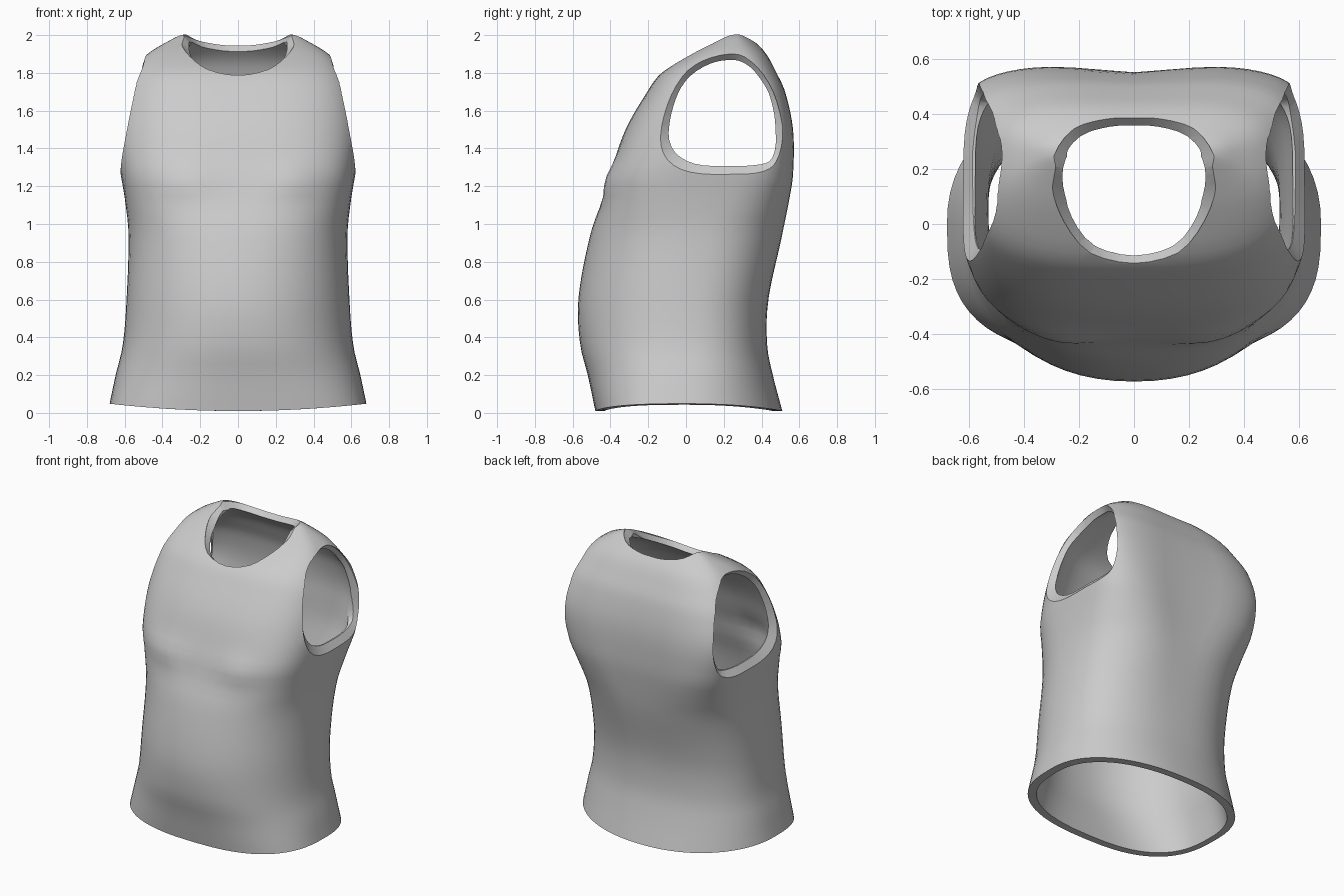
import bpy, bmesh
from math import sin, cos, pi, exp, copysign

cube = bpy.data.objects.get("Cube")
if cube:
    bpy.data.objects.remove(cube)

grey = bpy.data.materials.new("plain_grey_cloth")
grey.use_nodes = True
grey.diffuse_color = (0.6, 0.6, 0.6, 1)
grey.node_tree.nodes["Principled BSDF"].inputs["Base Color"].default_value = grey.diffuse_color

SEGMENTS, ROWS, THICKNESS = 64, 48, 0.05

# Body stations: height, half width, front y, back y, widest y, front power, back power
STATIONS = [
    (0.01, .68, -.48, .51, 0, 2.9, 2.2),
    (0.2, .645, -.52, .46, 0, 2.5, 2.3),
    (0.36, .61, -.56, .43, 0, 2.3, 2.4),
    (0.6, .59, -.57, .44, 0, 2.2, 2.5),
    (0.95, .58, -.505, .525, .05, 2.4, 2.7),
    (1.14, .6, -.438, .56, .08, 2.9, 3.5),
    (1.27, .622, -.4, .575, .12, 3.3, 4.2),
    (1.5, .65, -.32, .572, .2, 3, 4.4),
    (1.7, .615, -.205, .53, .2, 3, 4),
    (1.8, .565, -.13, .485, .2, 3, 3.6),
    (1.9, .48, .02, .43, .22, 3, 3.2),
    (1.97, .365, .14, .365, .25, 2.6, 2.6),
    (2.0, .3, .2, .32, .26, 2.4, 2.4),
    (2.02, .2, .23, .29, .26, 2, 2),
]


def station(z):
    """Smoothly interpolate the body stations at height z."""
    i = max(k for k in range(len(STATIONS) - 1) if STATIONS[k][0] <= z + 1e-6)
    a, b = STATIONS[i], STATIONS[i + 1]
    before, after = STATIONS[max(i - 1, 0)], STATIONS[min(i + 2, len(STATIONS) - 1)]
    h = b[0] - a[0]
    t = (z - a[0]) / h
    result = []
    for k in range(1, len(a)):
        m0 = (b[k] - before[k]) / (b[0] - before[0]) * h
        m1 = (after[k] - a[k]) / (after[0] - a[0]) * h
        step = t * t * (3 - 2 * t)
        result.append(a[k] + (b[k] - a[k]) * step
                      + m0 * t * (1 - t) ** 2 - m1 * t * t * (1 - t))
    return result


def bump(value, centre, width):
    return exp(-((value - centre) / width) ** 2)


def body_ring(z, wall):
    """One ring of the body, moved inwards by the wall thickness."""
    half, front, back, mid, front_power, back_power = station(z)
    slope = max(0, (z - 1.4) / .62)   # shoulders thicken downwards, sides inwards
    inset, drop = wall * (1 - .8 * slope), wall * slope
    ring = []
    for i in range(SEGMENTS):
        c, s = cos(2 * pi * i / SEGMENTS), sin(2 * pi * i / SEGMENTS)
        power = front_power if s < 0 else back_power
        x = (half - inset) * copysign(abs(c) ** (2 / power), c)
        reach = (mid - front if s < 0 else back - mid) - inset
        y = mid + reach * copysign(abs(s) ** (2 / power), s)
        if s < 0:   # chest swell
            y -= 0.026 * bump(abs(x), .27, .15) * bump(z, 1.23, .09)
        else:       # hollow along the spine
            y -= 0.027 * bump(x, 0, .2) * bump(z, 1.3, .5) * s
        lift = 0.04 * (x / .68) ** 2 * max(0, 1 - z / .3)   # hem rises at the sides
        ring.append((x, y, z + lift - drop))
    return ring


def loft(name, rings):
    """Closed solid through the rings."""
    bm = bmesh.new()
    loops = [[bm.verts.new(p) for p in ring] for ring in rings]
    for low, high in zip(loops, loops[1:]):
        for i in range(len(low)):
            j = (i + 1) % len(low)
            bm.faces.new((low[i], low[j], high[j], high[i]))
    bm.faces.new(loops[-1])
    bm.faces.new(loops[0][::-1])
    if bm.calc_volume(signed=True) < 0:
        bmesh.ops.reverse_faces(bm, faces=bm.faces)
    mesh = bpy.data.meshes.new(name)
    bm.to_mesh(mesh)
    bm.free()
    mesh.materials.append(grey)
    obj = bpy.data.objects.new(name, mesh)
    bpy.context.collection.objects.link(obj)
    return obj


def smooth_loop(points, steps=3):
    """Closed rounded curve through the points."""
    out, n = [], len(points)
    for i in range(n):
        p = [points[(i + k - 1) % n] for k in range(4)]
        for s in range(steps):
            t = s / steps
            out.append(tuple(
                b + t * ((c - a) / 2 + t * (a - 2.5 * b + 2 * c - d / 2
                         + t * (1.5 * (b - c) + (d - a) / 2)))
                for a, b, c, d in zip(*p)))
    return out


# Body wall: down the inside, round the hem and up the outside
bottom, top = STATIONS[0][0], STATIONS[-1][0]
heights = [bottom + (top - bottom) * sin(r / ROWS * pi / 2) ** 1.15 for r in range(ROWS + 1)]
vest = loft("vest_body", [body_ring(z, THICKNESS) for z in reversed(heights)]
            + [body_ring(z, 0) for z in heights])

# Armhole outline in y and z, and neck outline in x and y
ARMHOLE = smooth_loop([(.2, 1.255), (.02, 1.27), (-.1, 1.34), (-.14, 1.46),
                       (-.1, 1.63), (-.02, 1.78), (.08, 1.86), (.22, 1.9),
                       (.31, 1.885), (.41, 1.79), (.48, 1.65), (.52, 1.45),
                       (.5, 1.31), (.42, 1.265)])
half_neck = [(.16, -.105), (.255, .01), (.3, .14), (.29, .25), (.22, .345), (.1, .385)]
NECK = smooth_loop([(0, -.15)] + half_neck + [(0, .39)]
                   + [(-x, y) for x, y in reversed(half_neck)])

# Each cutter narrows through the wall so that the rim slopes
LEVELS = [(-.25, .86), (-.035, .86), (.005, 1), (.3, 1)]


def arm_ring(side, depth, scale):
    ring = []
    for y, z in ARMHOLE:
        rise = z - 1.27
        x = .62 - .1 * rise - .2 * rise ** 2 - .12 * max(0, y - .3)
        ring.append((side * (x + depth), .2 + (y - .2) * scale, 1.62 + (z - 1.62) * scale))
    return ring


def neck_ring(depth, scale):
    ring = []
    for x, y in NECK:
        drop = .21 * ((.2 - y) / .35) ** .85 if y < .2 else .055 * ((y - .2) / .19) ** 2
        ring.append((x * scale, .13 + (y - .13) * scale, 2 - drop + depth))
    return ring


cutters = [loft("neck_cutter", [neck_ring(d, s) for d, s in LEVELS])]
for side, label in ((1, "left"), (-1, "right")):
    cutters.append(loft(label + "_armhole_cutter", [arm_ring(side, d, s) for d, s in LEVELS]))
for cutter in cutters:
    cutter.hide_render = True
    cut = vest.modifiers.new(cutter.name, "BOOLEAN")
    cut.operation = "DIFFERENCE"
    cut.solver = "EXACT"
    cut.object = cutter

# Bake the modifiers, drop the cutters and smooth the cloth
bpy.context.view_layer.update()
bpy.ops.object.select_all(action="DESELECT")
bpy.context.view_layer.objects.active = vest
vest.select_set(True)
for modifier in list(vest.modifiers):
    bpy.ops.object.modifier_apply(modifier=modifier.name)
for cutter in cutters:
    bpy.data.objects.remove(cutter)
bpy.ops.object.shade_smooth_by_angle(angle=0.7)
